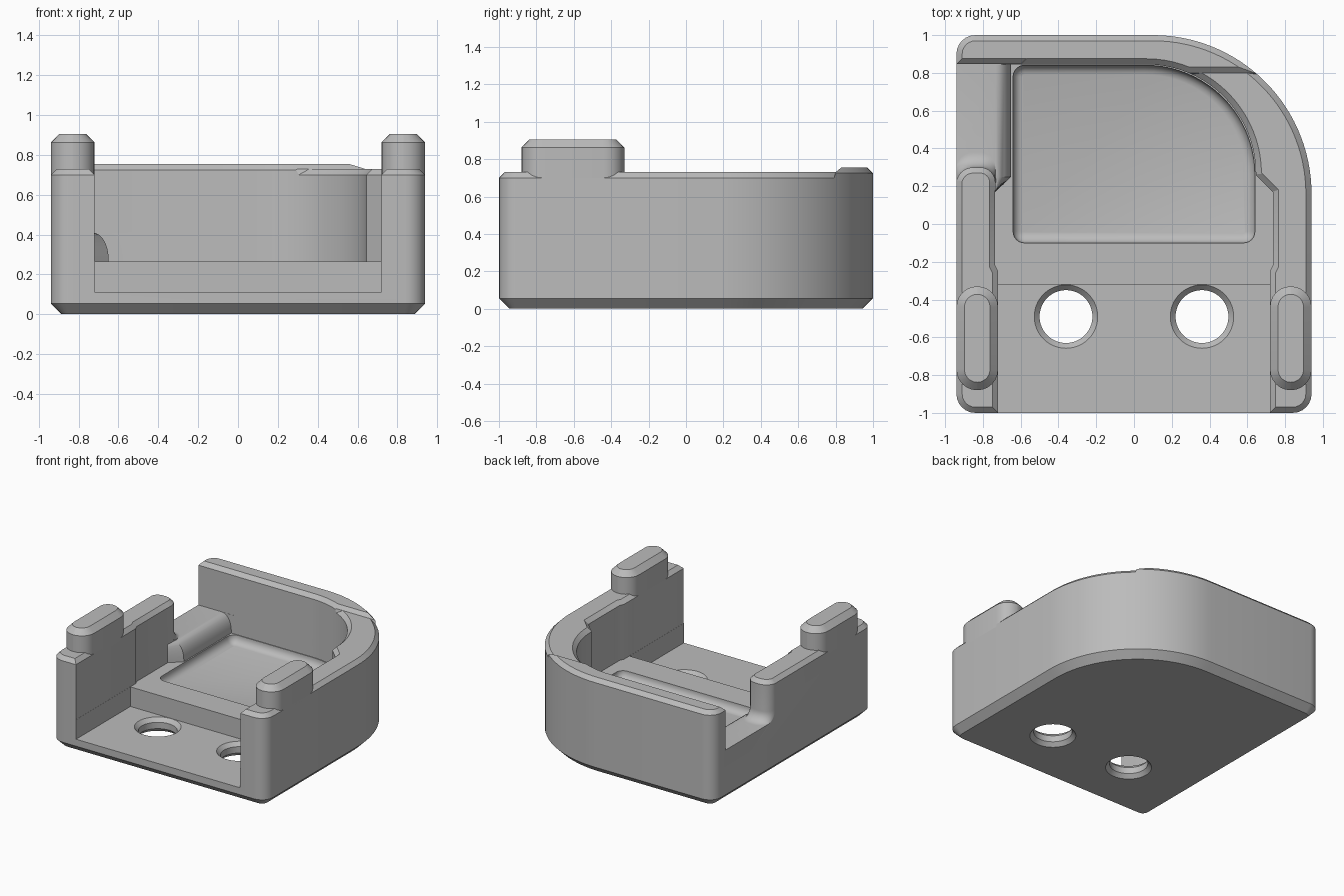
import bpy, bmesh, math
from mathutils import Vector

cube = bpy.data.objects.get("Cube")
if cube:
    bpy.data.objects.remove(cube)

grey = bpy.data.materials.new("light_grey")
grey.use_nodes = True
colour = (0.5, 0.5, 0.5, 1)
grey.diffuse_color = colour
grey.node_tree.nodes["Principled BSDF"].inputs["Base Color"].default_value = colour


def rounded(corners):
    """Counter-clockwise outline from (x, y, radius) corners."""
    pts = []
    n = len(corners)
    for i, (x, y, r) in enumerate(corners):
        p = Vector((x, y))
        if not r:
            pts.append(p)
            continue
        a = (Vector(corners[i - 1][:2]) - p).normalized()
        b = (Vector(corners[(i + 1) % n][:2]) - p).normalized()
        half = a.angle(b) / 2
        c = p + (a + b).normalized() * r / math.sin(half)
        t = r / math.tan(half)
        u, v = p + a * t - c, p + b * t - c
        start = math.atan2(u.y, u.x)
        turn = math.atan2(u.x * v.y - u.y * v.x, u.dot(v))
        steps = max(6, int(r * 36))
        for k in range(steps + 1):
            ang = start + turn * k / steps
            pts.append(c + Vector((math.cos(ang), math.sin(ang))) * r)
    return pts


def offset(pts, d):
    """Grow (d > 0) or shrink an outline with mitred corners."""
    out = []
    for i, p in enumerate(pts):
        e = (p - pts[i - 1]).normalized()
        f = (pts[(i + 1) % len(pts)] - p).normalized()
        m, q = Vector((e.y, -e.x)), Vector((f.y, -f.x))
        out.append(p + (m + q) * d / (1 + m.dot(q)))
    return out


def loft(name, sections):
    """Solid through (z, outline) sections with equal point counts."""
    bm = bmesh.new()
    rings = [[bm.verts.new((p.x, p.y, z)) for p in pts] for z, pts in sections]
    bm.faces.new(rings[0][::-1])
    bm.faces.new(rings[-1])
    n = len(rings[0])
    for lo, hi in zip(rings, rings[1:]):
        for i in range(n):
            j = (i + 1) % n
            bm.faces.new((lo[i], lo[j], hi[j], hi[i]))
    bmesh.ops.recalc_face_normals(bm, faces=bm.faces)
    me = bpy.data.meshes.new(name)
    bm.to_mesh(me)
    bm.free()
    me.materials.append(grey)
    ob = bpy.data.objects.new(name, me)
    bpy.context.collection.objects.link(ob)
    return ob


def select(ob):
    bpy.ops.object.select_all(action='DESELECT')
    ob.select_set(True)
    bpy.context.view_layer.objects.active = ob


def carve(ob, cutter, operation='DIFFERENCE'):
    select(ob)
    mod = ob.modifiers.new("carve", 'BOOLEAN')
    mod.operation = operation
    mod.solver = 'EXACT'
    mod.object = cutter
    bpy.ops.object.modifier_apply(modifier=mod.name)
    bpy.data.objects.remove(cutter)


def box(x0, x1, y0, y1):
    return rounded([(x0, y0, 0), (x1, y0, 0), (x1, y1, 0), (x0, y1, 0)])


# Plan outlines
outer = rounded([(-.94, -1, .1), (.94, -1, .1), (.94, 1, .84), (-.94, 1, .1)])
cavity = rounded([(-.72, -1.2, 0), (.72, -1.2, 0), (.72, -.25, 0), (.735, -.22, 0),
                  (.735, .17, 0), (.645, .26, 0), (.645, .845, .58), (-.65, .845, 0),
                  (-.65, .25, 0), (-.735, .17, 0), (-.735, -.22, 0), (-.72, -.25, 0)])
gap = rounded([(-1.1, .18, 0), (-.942, .18, 0), (-.942, .3, .09), (-.734, .3, .08),
               (-.734, .2, 0), (-.6, .2, 0), (-.6, .846, 0), (-1.1, .846, 0)])
pocket = rounded([(-.64, -.1, .06), (.64, -.1, .06), (.64, .84, .58), (-.64, .84, .06)])


def ledge_side(shift):
    return [p + Vector((shift, 0)) if p.x < -.6 and p.y > .2 else p for p in cavity]


def gap_front(shift):
    return [p + Vector((0, shift)) if p.y < .5 else p for p in gap]


def walls(name, top):
    """Chamfered shell with the main opening and side gap removed."""
    rim = top - .03
    ob = loft(name, [(0, offset(outer, -.055)), (.055, outer),
                     (rim, outer), (top, offset(outer, -.03))])
    quarter = [math.pi / 2 * k / 8 for k in range(9)]
    # Main opening, with the rounded ledge on one side
    secs = [(.265, cavity)]
    secs += [(.28 + .13 * math.sin(a), ledge_side(-.08 * (1 - math.cos(a)))) for a in quarter]
    full = ledge_side(-.08)
    secs += [(rim, full), (top, offset(full, .03)), (top + .1, offset(full, .03))]
    carve(ob, loft("opening_cutter", secs))
    # Side gap, filleted where it meets the side wall
    secs = [(.41 + .08 * (1 - math.cos(a)), gap_front(.08 * (1 - math.sin(a)))) for a in quarter]
    secs += [(rim, gap), (top, offset(gap, .03)), (top + .1, offset(gap, .03))]
    carve(ob, loft("gap_cutter", secs))
    return ob


# Main tray
tray = walls("tray", .73)
bay = box(-.719, .719, -1.2, -.32)
carve(tray, loft("front_bay_cutter", [(.11, bay), (.4, bay)]))
carve(tray, loft("pocket_cutter", [(.2, offset(pocket, -.05)), (.206, offset(pocket, -.03)),
                                   (.22, offset(pocket, -.012)), (.245, pocket), (.3, pocket)]))

# Screw holes, countersunk on both faces
for side in (-1, 1):
    rings = []
    for z, r in ((-.01, .17), (0, .168), (.03, .14), (.08, .14), (.11, .168), (.12, .168)):
        rings.append((z, [Vector((side * .36 + r * math.cos(a), -.49 + r * math.sin(a)))
                          for a in (math.tau * k / 48 for k in range(48))]))
    carve(tray, loft("hole_cutter", rings))

# Raised rail along the back wall, with a sloped end
rail = walls("back_rail", .755)
keep = [(z, box(-1.2, 1.2, y, 1.2)) for z, y in ((.69, .79), (.73, .8), (.755, .83), (.8, .88))]
carve(rail, loft("rail_keeper", keep), 'INTERSECT')

# Stadium-shaped posts on the side walls
parts = [tray, rail]
for side, name in ((-1, "right_post"), (1, "left_post")):
    lo, hi = sorted((side * .72, side * .94))
    plan = rounded([(lo, -.88, .109), (hi, -.88, .109), (hi, -.33, .109), (lo, -.33, .109)])
    parts.append(loft(name, [(.68, plan), (.862, plan), (.905, offset(plan, -.042))]))

for ob in parts:
    select(ob)
    bpy.ops.object.shade_smooth_by_angle(angle=math.radians(28))
